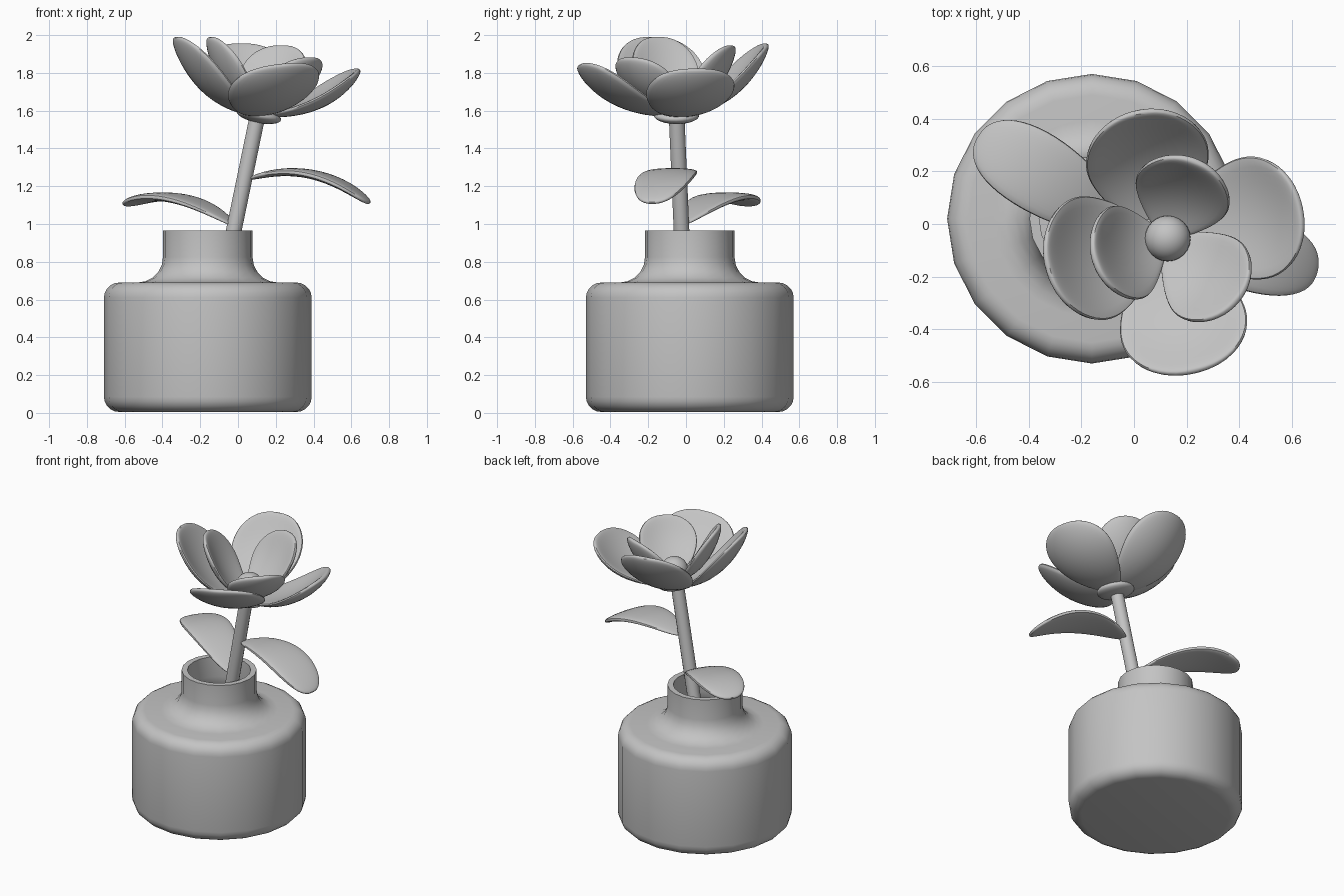
import bpy
import bmesh
import math
from mathutils import Vector, Matrix

cube = bpy.data.objects.get("Cube")
if cube:
    bpy.data.objects.remove(cube, do_unlink=True)

# One matte grey for everything
grey = bpy.data.materials.new("matte_grey")
grey.use_nodes = True
grey.diffuse_color = (0.55, 0.55, 0.55, 1)
grey.node_tree.nodes["Principled BSDF"].inputs["Base Color"].default_value = (0.55, 0.55, 0.55, 1)


def finish(name, bm):
    bmesh.ops.recalc_face_normals(bm, faces=bm.faces[:])
    mesh = bpy.data.meshes.new(name)
    bm.to_mesh(mesh)
    bm.free()
    mesh.materials.append(grey)
    obj = bpy.data.objects.new(name, mesh)
    bpy.context.scene.collection.objects.link(obj)
    bpy.ops.object.select_all(action="DESELECT")
    obj.select_set(True)
    bpy.context.view_layer.objects.active = obj
    bpy.ops.object.shade_smooth_by_angle(angle=math.radians(40))


def arc(r, z, radius, start, end, steps=5):
    """Points of a rounded corner in a (radius, height) profile."""
    angles = [math.radians(start + (end - start) * i / steps) for i in range(steps + 1)]
    return [(r + radius * math.cos(a), z + radius * math.sin(a)) for a in angles]


def lathe(name, profile, centre, steps):
    """Revolve (radius, height) points around a vertical axis."""
    bm = bmesh.new()
    verts = [bm.verts.new((r, 0, z)) for r, z in profile]
    edges = [bm.edges.new(pair) for pair in zip(verts, verts[1:])]
    bmesh.ops.spin(bm, geom=verts + edges, cent=(0, 0, 0), axis=(0, 0, 1),
                   angle=math.tau, steps=steps, use_duplicate=False)
    bmesh.ops.remove_doubles(bm, verts=bm.verts[:], dist=0.0005)
    bmesh.ops.translate(bm, verts=bm.verts[:], vec=centre)
    finish(name, bm)


def blade(name, base, ctrl, tip, half_width, thick, cup, skew=0.72, roll=0.0):
    """Bend a flattened ball with a full, rounded rim along a curve."""
    base, ctrl, tip = Vector(base), Vector(ctrl), Vector(tip)
    flat = Vector((tip.x - base.x, tip.y - base.y, 0)).normalized()
    side = Vector((-flat.y, flat.x, 0))
    side.rotate(Matrix.Rotation(roll, 3, flat))
    bm = bmesh.new()
    bmesh.ops.create_uvsphere(bm, u_segments=32, v_segments=24, radius=1)
    for v in bm.verts:
        x, y, along = v.co
        ring = max(math.hypot(x, y), 1e-5)
        x *= ring ** -0.15
        y = math.copysign((abs(y) / ring) ** 0.65 * ring ** 0.6, y)
        u = max(0.0, (along + 1) / 2) ** skew
        p = base * (1 - u) ** 2 + ctrl * 2 * u * (1 - u) + tip * u * u
        tangent = ((ctrl - base) * (1 - u) + (tip - ctrl) * u).normalized()
        normal = tangent.cross(side).normalized()
        v.co = p + side * (x * half_width) + normal * (y * thick + cup * x * x)
    finish(name, bm)


def petal(name, base, tip, half_width, rise, cup, roll=0.0):
    base, tip = Vector(base), Vector(tip)
    ctrl = base.lerp(tip, 0.68)
    ctrl.z = base.z + rise
    blade(name, base, ctrl, tip, half_width, 0.028, cup, skew=0.66, roll=roll)


def ball(name, centre, scale, tilt=0.0):
    bm = bmesh.new()
    bmesh.ops.create_uvsphere(bm, u_segments=24, v_segments=16, radius=1)
    matrix = (Matrix.Translation(centre) @ Matrix.Rotation(tilt, 4, "Y")
              @ Matrix.Diagonal((*scale, 1)))
    bmesh.ops.transform(bm, matrix=matrix, verts=bm.verts[:])
    finish(name, bm)


# Hollow vase: outer wall up to the rim, then down the inside
outer = ([(0, 0.005)] + arc(0.47, 0.085, 0.08, -90, 0) + arc(0.47, 0.61, 0.08, 0, 90)
         + arc(0.372, 0.825, 0.135, -90, -180) + [(0.237, 0.965)])
inner = ([(0.2, 0.965)] + arc(0.372, 0.825, 0.172, 180, 270)
         + [(0.47, 0.65), (0.51, 0.61), (0.51, 0.09), (0.47, 0.045), (0, 0.045)])
lathe("vase", outer + inner, (-0.16, 0.02, 0), 20)

# Stem, leaning from the vase floor to the flower
foot, head = Vector((-0.21, 0.015, 0.06)), Vector((0.105, -0.05, 1.58))
bm = bmesh.new()
bmesh.ops.create_cone(bm, cap_ends=True, segments=16, radius1=0.042, radius2=0.042,
                      depth=(head - foot).length)
turn = (head - foot).to_track_quat("Z", "Y").to_matrix().to_4x4()
bmesh.ops.transform(bm, matrix=Matrix.Translation((foot + head) / 2) @ turn, verts=bm.verts[:])
finish("stem", bm)

# Flower base and centre
ball("flower_base", (0.11, -0.05, 1.575), (0.12, 0.12, 0.04), 0.2)
ball("flower_centre", (0.128, -0.055, 1.66), (0.087, 0.087, 0.085))

# Outer ring of petals
low = (0.11, -0.05, 1.58)
petal("outer_petal_right", low, (-0.325, -0.18, 1.99), 0.24, 0.05, 0.06)
petal("outer_petal_back", low, (0.015, 0.425, 1.955), 0.235, 0.04, 0.06)
petal("outer_petal_left", low, (0.635, 0.06, 1.82), 0.235, -0.01, 0.05)
petal("outer_petal_front", low, (0.235, -0.56, 1.845), 0.245, 0.02, 0.05, 0.1)

# Inner ring of petals
high = (0.12, -0.055, 1.61)
petal("inner_petal_right", high, (-0.145, -0.15, 1.99), 0.185, 0.06, 0.05)
petal("inner_petal_back", high, (0.23, 0.24, 1.945), 0.185, 0.05, 0.05)
petal("inner_petal_left", high, (0.385, -0.3, 1.88), 0.185, 0.04, 0.05)

# Two arched leaves
blade("right_leaf", (-0.02, -0.03, 0.99), (-0.33, 0.18, 1.225), (-0.59, 0.335, 1.1),
      0.15, 0.024, 0.0)
blade("left_leaf", (0.05, -0.02, 1.235), (0.4, -0.08, 1.355), (0.695, -0.18, 1.11),
      0.15, 0.024, 0.0)
